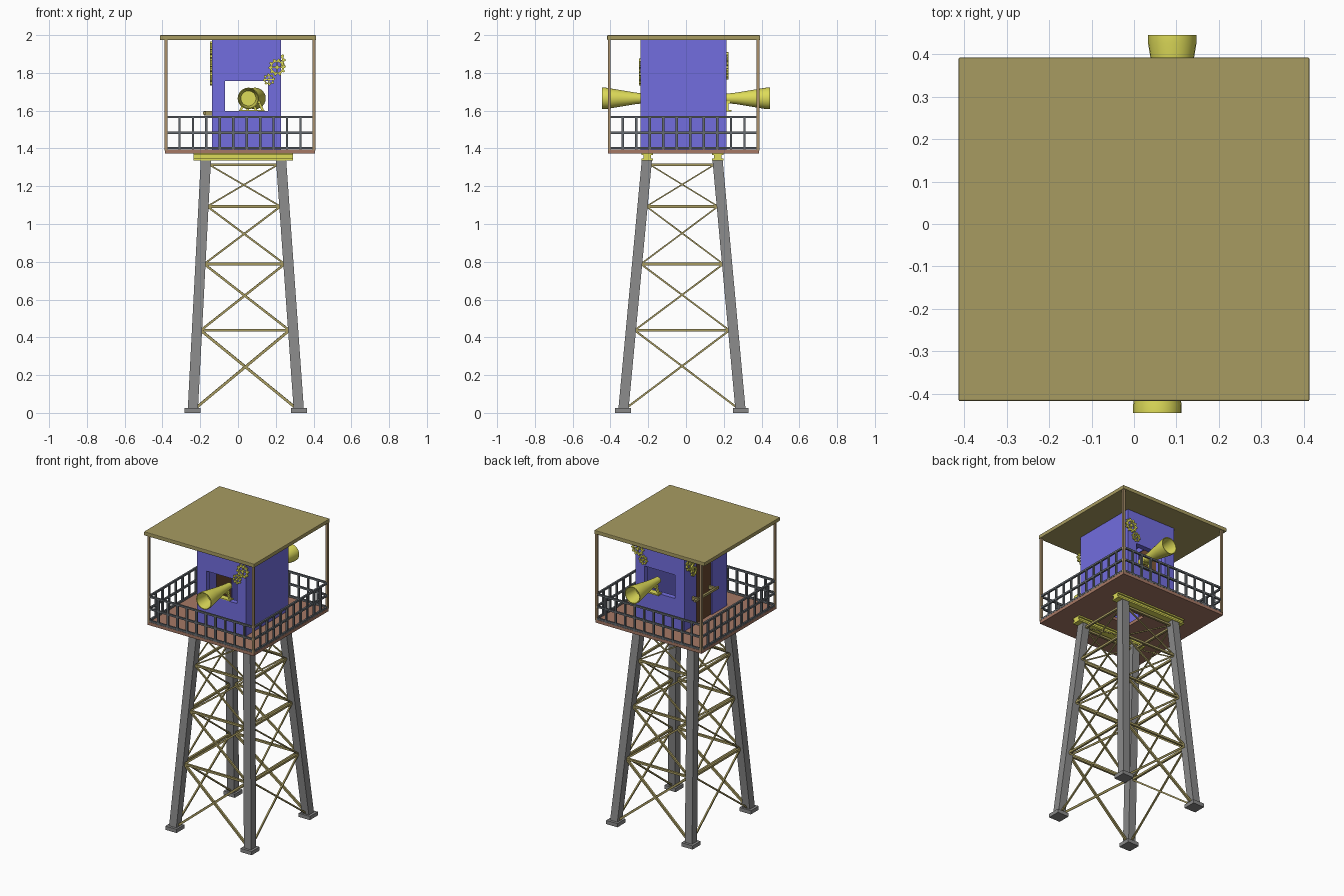
import bpy, bmesh, math
from mathutils import Vector, Matrix

if "Cube" in bpy.data.objects:
    bpy.data.objects.remove(bpy.data.objects["Cube"])

def mat(name, c):
    m = bpy.data.materials.new(name)
    m.diffuse_color = (*c, 1)
    m.use_nodes = True
    m.node_tree.nodes["Principled BSDF"].inputs["Base Color"].default_value = m.diffuse_color
    return m

OLIVE = mat("olive", (0.39, 0.33, 0.12))
TAN = mat("tan", (0.40, 0.28, 0.15))
FLOOR = mat("floor_brown", (0.38, 0.19, 0.13))
DOOR = mat("door_brown", (0.14, 0.065, 0.03))
BLUE = mat("wall_blue", (0.17, 0.155, 0.74))
YELLOW = mat("yellow", (0.73, 0.71, 0.10))
STEEL = mat("steel", (0.13, 0.145, 0.16))
GREY = mat("leg_grey", (0.25, 0.25, 0.25))

def finish(bm, name, m):
    bmesh.ops.recalc_face_normals(bm, faces=bm.faces)
    me = bpy.data.meshes.new(name)
    bm.to_mesh(me)
    bm.free()
    ob = bpy.data.objects.new(name, me)
    bpy.context.collection.objects.link(ob)
    me.materials.append(m)
    return ob

def add_box(bm, x, y, z):
    c = Vector((sum(x) / 2, sum(y) / 2, sum(z) / 2))
    s = (x[1] - x[0], y[1] - y[0], z[1] - z[0], 1)
    bmesh.ops.create_cube(bm, size=1, matrix=Matrix.Translation(c) @ Matrix.Diagonal(s))

def box(name, x, y, z, m):
    bm = bmesh.new()
    add_box(bm, x, y, z)
    return finish(bm, name, m)

def add_bar(bm, a, b, w):
    a, b = Vector(a), Vector(b)
    d = b - a
    q = d.to_track_quat('Z', 'Y').to_matrix().to_4x4()
    bmesh.ops.create_cube(bm, size=1, matrix=Matrix.Translation((a + b) / 2) @ q
                          @ Matrix.Diagonal((w, w, d.length, 1)))

def cut(ob, cutters):
    bpy.context.view_layer.objects.active = ob
    for c in cutters:
        c.hide_render = True
        c.data.materials.clear()
        md = ob.modifiers.new("cut", 'BOOLEAN')
        md.operation, md.object = 'DIFFERENCE', c
        bpy.ops.object.modifier_apply(modifier=md.name)
        bpy.data.objects.remove(c)

# Tapered legs and feet: leg centre for each corner at a given height
BOT = {(-1, -1): (-0.24, -0.333), (1, -1): (0.323, -0.333), (1, 1): (0.323, 0.29), (-1, 1): (-0.24, 0.29)}
TOP = {(-1, -1): (-0.17, -0.207), (1, -1): (0.228, -0.207), (1, 1): (0.228, 0.167), (-1, 1): (-0.17, 0.167)}
H = 1.34

def leg_at(k, z):
    p = Vector(BOT[k]).lerp(Vector(TOP[k]), z / H)
    return Vector((p.x, p.y, z))

for i, k in enumerate(BOT):
    bm = bmesh.new()
    add_box(bm, (-0.027, 0.027), (-0.027, 0.027), (0, H))
    for v in bm.verts:
        v.co += leg_at(k, v.co.z) - Vector((0, 0, v.co.z))
    finish(bm, f"leg_{i}", GREY)
    x, y = BOT[k]
    box(f"foot_{i}", (x - 0.042, x + 0.042), (y - 0.042, y + 0.042), (0, 0.025), GREY)

# Horizontal and crossed braces on all four sides
levels = [0.03, 0.437, 0.788, 1.093, 1.313]
keys = list(BOT)
bm = bmesh.new()
for i in range(4):
    a, b = keys[i], keys[(i + 1) % 4]
    inset = (leg_at(b, 0) - leg_at(a, 0)).normalized() * 0.02
    for n in range(4):
        z0, z1 = levels[n], levels[n + 1]
        w = 0.014 - 0.002 * n if i % 2 == 0 else 0.010 - 0.001 * n
        add_bar(bm, leg_at(a, z0) + inset, leg_at(b, z1) - inset, w)
        add_bar(bm, leg_at(b, z0) - inset, leg_at(a, z1) + inset, w)
        add_bar(bm, leg_at(a, z1), leg_at(b, z1), 0.014)
finish(bm, "leg_braces", OLIVE)

# Yellow I-beams under the platform
for n, y in (("front", -0.206), ("back", 0.168)):
    bm = bmesh.new()
    add_box(bm, (-0.235, 0.29), (y - 0.03, y + 0.03), (1.365, 1.376))
    add_box(bm, (-0.235, 0.29), (y - 0.02, y + 0.02), (1.348, 1.365))
    add_box(bm, (-0.235, 0.29), (y - 0.03, y + 0.03), (1.337, 1.348))
    finish(bm, f"{n}_support_beam", YELLOW)

# Platform with hatch, roof and corner posts
X0, X1, Y0, Y1 = -0.387, 0.408, -0.413, 0.387
platform = box("platform", (X0, X1), (Y0, Y1), (1.374, 1.395), FLOOR)
cut(platform, [box("hatch_cutter", (-0.03, 0.11), (-0.08, 0.06), (1.3, 1.5), FLOOR)])
roof = box("roof", (-0.413, 0.413), (-0.417, 0.392), (1.974, 2.0), OLIVE)
bv = roof.modifiers.new("bevel", 'BEVEL')
bv.width, bv.segments = 0.004, 2
PX, PY = (X0 + 0.006, X1 - 0.006), (Y0 + 0.006, Y1 - 0.006)
for i, x in enumerate(PX):
    for j, y in enumerate(PY):
        box(f"roof_post_{i}{j}", (x - 0.007, x + 0.007), (y - 0.007, y + 0.007), (1.39, 1.98), TAN)

# Railing: three rails and evenly spaced balusters per side
bm = bmesh.new()
c = [Vector((PX[0], PY[0], 0)), Vector((PX[1], PY[0], 0)), Vector((PX[1], PY[1], 0)), Vector((PX[0], PY[1], 0))]
for i in range(4):
    a, b = c[i], c[(i + 1) % 4]
    for z in (1.402, 1.483, 1.566):
        add_bar(bm, a + Vector((0, 0, z)), b + Vector((0, 0, z)), 0.012)
    for n in range(11):
        p = a.lerp(b, n / 11)
        add_bar(bm, p + Vector((0, 0, 1.39)), p + Vector((0, 0, 1.566)), 0.012)
finish(bm, "railing", STEEL)

# Hollow cabin with front and back windows and a side doorway
cabin = box("cabin", (-0.138, 0.228), (-0.24, 0.215), (1.395, 1.978), BLUE)
cut(cabin, [box("room_cutter", (-0.105, 0.195), (-0.205, 0.18), (1.3, 1.955), BLUE),
            box("window_cutter", (-0.068, 0.16), (-0.5, 0.5), (1.598, 1.757), BLUE),
            box("door_cutter", (-0.3, -0.05), (-0.08, 0.085), (1.3, 1.92), BLUE)])
box("door", (-0.13, -0.11), (-0.08, 0.085), (1.395, 1.92), DOOR)

# Door bar on two brackets
bm = bmesh.new()
add_box(bm, (-0.185, -0.170), (-0.09, 0.16), (1.58, 1.595))
for y in (-0.07, 0.12):
    add_box(bm, (-0.18, -0.13), (y, y + 0.015), (1.575, 1.597))
finish(bm, "door_bar", OLIVE)

# Flared horns in the windows: lathe profile of (radius, distance along axis)
PROFILE = [(0, 0), (0.021, 0), (0.023, 0.03), (0.031, 0.10), (0.046, 0.19),
           (0.057, 0.255), (0.057, 0.275), (0.052, 0.275), (0.040, 0.18), (0, 0.18)]
for name, x, s, end in (("front", 0.055, -1, -0.445), ("back", 0.09, 1, 0.445)):
    y0 = end - s * 0.275
    bm = bmesh.new()
    vs = [bm.verts.new((r, d, 0)) for r, d in PROFILE]
    es = [bm.edges.new(p) for p in zip(vs, vs[1:])]
    bmesh.ops.spin(bm, geom=vs + es, cent=(0, 0, 0), axis=(0, 1, 0), angle=math.tau, steps=24)
    bmesh.ops.remove_doubles(bm, verts=bm.verts, dist=1e-4)
    for v in bm.verts:
        v.co = Vector((x + v.co.x, y0 + s * v.co.y, 1.665 + v.co.z))
    ob = finish(bm, f"{name}_horn", YELLOW)
    bpy.ops.object.select_all(action='DESELECT')
    ob.select_set(True)
    bpy.context.view_layer.objects.active = ob
    bpy.ops.object.shade_smooth_by_angle(angle=math.radians(35))
    # Splayed stand on the window sill
    bm = bmesh.new()
    yc = y0 + s * 0.05
    add_box(bm, (x - 0.028, x + 0.028), (yc - 0.015, yc + 0.015), (1.637, 1.65))
    for dx in (-1, 1):
        add_bar(bm, (x + dx * 0.02, yc, 1.645), (x + dx * 0.042, yc, 1.6), 0.012)
    add_box(bm, (x - 0.05, x + 0.05), (yc - 0.02, yc + 0.02), (1.595, 1.604))
    finish(bm, f"{name}_horn_stand", YELLOW)

# Ornamental gears: toothed ring, hub and spokes
def gear(name, loc, rot, r, teeth=10, t=0.010):
    bm = bmesh.new()
    n = teeth * 4
    rings = []
    for z in (-t / 2, t / 2):
        for inner in (False, True):
            ring = []
            for i in range(n):
                rad = 0.6 * r if inner else (r if i % 4 < 2 else 0.8 * r)
                a = math.tau * i / n
                ring.append(bm.verts.new((rad * math.cos(a), rad * math.sin(a), z)))
            rings.append(ring)
    for p, q in ((0, 1), (1, 3), (3, 2), (2, 0)):
        for i in range(n):
            j = (i + 1) % n
            bm.faces.new((rings[p][i], rings[p][j], rings[q][j], rings[q][i]))
    bmesh.ops.create_cone(bm, cap_ends=True, segments=12, radius1=0.22 * r, radius2=0.22 * r, depth=t)
    for k in range(2):
        a = math.pi / 2 * k
        d = Vector((math.cos(a), math.sin(a), 0)) * r * 0.65
        add_bar(bm, -d, d, 0.13 * r)
    ob = finish(bm, name, YELLOW)
    ob.location, ob.rotation_euler = loc, rot

FR, SD = (math.pi / 2, 0, 0), (0, math.pi / 2, 0)
gear("front_large_gear", (0.207, -0.245, 1.83), FR, 0.046)
gear("front_small_gear", (0.164, -0.245, 1.765), FR, 0.032, 8)
gear("back_large_gear", (0.207, 0.220, 1.865), FR, 0.046)
gear("back_small_gear", (0.167, 0.220, 1.798), FR, 0.032, 8)
gear("side_large_gear", (-0.143, 0.16, 1.83), SD, 0.046)
gear("side_small_gear", (-0.143, 0.12, 1.765), SD, 0.032, 8)
gear("side_upper_gear", (-0.143, 0.13, 1.92), SD, 0.046)
